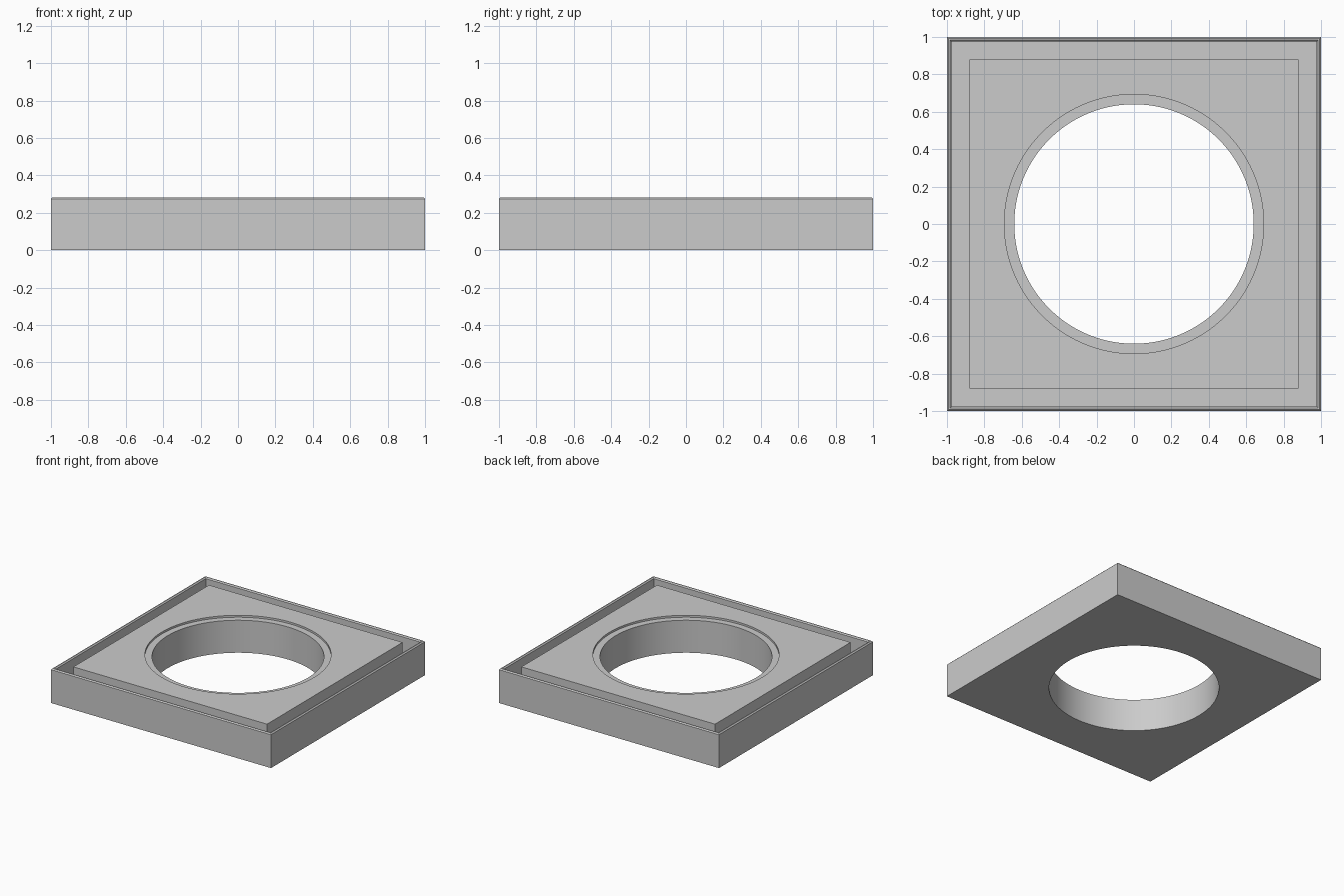
import bpy, bmesh, math

cube = bpy.data.objects.get("Cube")
if cube:
    bpy.data.objects.remove(cube, do_unlink=True)

grey = bpy.data.materials.new("plain_grey")
grey.use_nodes = True
colour = (0.6, 0.6, 0.6, 1)
grey.diffuse_color = colour
grey.node_tree.nodes["Principled BSDF"].inputs["Base Color"].default_value = colour

HEIGHT = 0.283


def loft(name, profile, sides, radius_scale=1.0):
    """Closed solid from (half width, height) steps, each step a regular ring."""
    bm = bmesh.new()
    rings = []
    for half, z in profile:
        r = half * radius_scale
        angles = [2 * math.pi * (i + 0.5) / sides for i in range(sides)]
        rings.append([bm.verts.new((r * math.cos(a), r * math.sin(a), z)) for a in angles])
    for low, high in zip(rings, rings[1:]):
        for i in range(sides):
            j = (i + 1) % sides
            bm.faces.new((low[i], low[j], high[j], high[i]))
    bm.faces.new(rings[0][::-1])
    bm.faces.new(rings[-1])
    bmesh.ops.recalc_face_normals(bm, faces=bm.faces[:])
    mesh = bpy.data.meshes.new(name)
    bm.to_mesh(mesh)
    bm.free()
    mesh.materials.append(grey)
    obj = bpy.data.objects.new(name, mesh)
    bpy.context.collection.objects.link(obj)
    return obj


# Square tray: outer wall, bevelled rim, groove, raised centre platform
tray = loft("square_tray", [
    (1.0, 0), (1.0, 0.274), (0.991, HEIGHT), (0.984, HEIGHT), (0.975, 0.274),
    (0.975, 0.13), (0.88, 0.13), (0.88, HEIGHT),
], 4, math.sqrt(2))

# Stepped round opening: through hole with a shallow seat at the top
cutter = loft("opening_cutter", [
    (0.64, -0.1), (0.64, HEIGHT - 0.016), (0.693, HEIGHT - 0.016), (0.693, HEIGHT + 0.1),
], 128)
cutter.hide_render = True
cutter.hide_viewport = True

cut = tray.modifiers.new("round_opening", 'BOOLEAN')
cut.operation = 'DIFFERENCE'
cut.solver = 'EXACT'
cut.object = cutter

bpy.ops.object.select_all(action='DESELECT')
bpy.context.view_layer.objects.active = tray
tray.select_set(True)
bpy.ops.object.modifier_apply(modifier=cut.name)
bpy.ops.object.shade_smooth_by_angle(angle=math.radians(25))
bpy.data.objects.remove(cutter, do_unlink=True)
